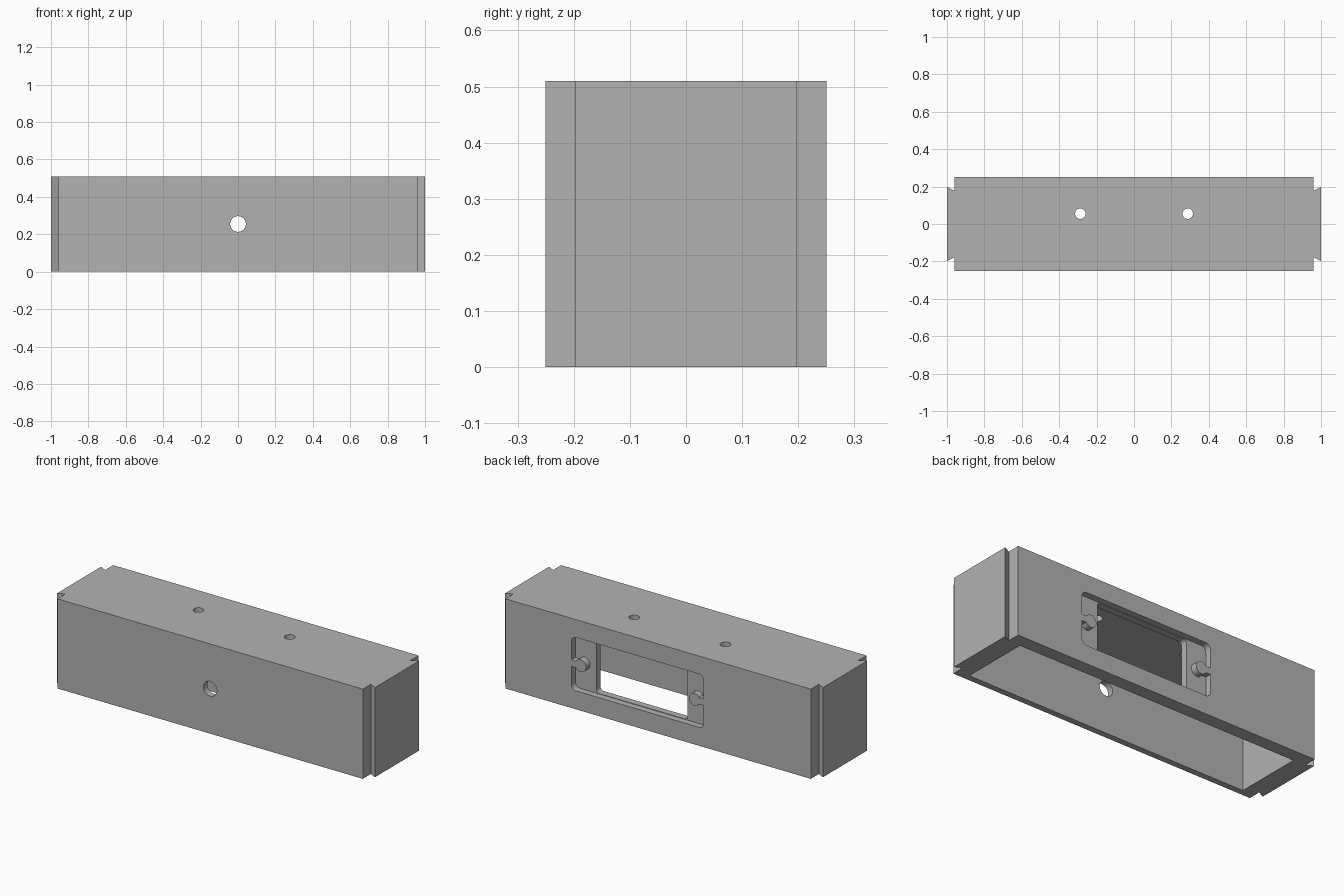
import bpy, bmesh, math
from mathutils import Matrix, Vector

cube = bpy.data.objects.get("Cube")
if cube:
    bpy.data.objects.remove(cube, do_unlink=True)

grey = bpy.data.materials.new("plain grey")
grey.use_nodes = True
grey.diffuse_color = (0.45, 0.45, 0.45, 1)
bsdf = grey.node_tree.nodes["Principled BSDF"]
bsdf.inputs["Base Color"].default_value = grey.diffuse_color
bsdf.inputs["Roughness"].default_value = 0.7

HEIGHT = 0.51
MID_Z = HEIGHT / 2
BACK = 0.25


def prism(name, outline, start, end, axis="Z"):
    """Extrude a 2D outline along Z, or an (x, z) outline along Y."""
    bm = bmesh.new()
    place = (lambda a, b: (a, b, start)) if axis == "Z" else (lambda a, b: (a, start, b))
    face = bm.faces.new([bm.verts.new(place(a, b)) for a, b in outline])
    step = end - start
    move = Vector((0, 0, step)) if axis == "Z" else Vector((0, step, 0))
    new = bmesh.ops.extrude_face_region(bm, geom=[face])["geom"]
    bmesh.ops.translate(bm, vec=move, verts=[v for v in new if isinstance(v, bmesh.types.BMVert)])
    bmesh.ops.recalc_face_normals(bm, faces=bm.faces)
    mesh = bpy.data.meshes.new(name)
    bm.to_mesh(mesh)
    bm.free()
    obj = bpy.data.objects.new(name, mesh)
    bpy.context.collection.objects.link(obj)
    mesh.materials.append(grey)
    return obj


def rect(x0, x1, y0, y1):
    return [(x0, y0), (x1, y0), (x1, y1), (x0, y1)]


def arc(cx, cy, r, a0, a1, n):
    return [(cx + r * math.cos(a0 + (a1 - a0) * i / n),
             cy + r * math.sin(a0 + (a1 - a0) * i / n)) for i in range(n + 1)]


def circle(cx, cy, r):
    return arc(cx, cy, r, 0, math.tau, 32)[:-1]


def rounded_rect(x0, x1, y0, y1, r):
    corners = [(x1 - r, y1 - r), (x0 + r, y1 - r), (x0 + r, y0 + r), (x1 - r, y0 + r)]
    points = []
    for i, (cx, cy) in enumerate(corners):
        points += arc(cx, cy, r, i * math.pi / 2, (i + 1) * math.pi / 2, 8)
    return points


def cut(target, cutter):
    """Subtract the cutter, then discard it."""
    mod = target.modifiers.new("cut", "BOOLEAN")
    mod.operation = "DIFFERENCE"
    mod.solver = "EXACT"
    mod.object = cutter
    bpy.context.view_layer.update()
    graph = bpy.context.evaluated_depsgraph_get()
    mesh = bpy.data.meshes.new_from_object(target.evaluated_get(graph))
    target.modifiers.clear()
    target.data = mesh
    bpy.data.objects.remove(cutter, do_unlink=True)


# Block with undercut notches at its four upright corners
quarter = [(0.96, BACK), (0.96, 0.178), (1.0, 0.198)]
right = [(x, -y) for x, y in quarter] + [(x, y) for x, y in reversed(quarter)]
outline = right + [(-x, -y) for x, y in right]
housing = prism("housing", outline, 0, HEIGHT)

# Hollow interior, open underneath
cut(housing, prism("interior_cutter", rect(-0.885, 0.885, -0.215, 0.175), -0.1, 0.43))

# Holes in the top and the front
for x in (-0.287, 0.287):
    cut(housing, prism("top_hole_cutter", circle(x, 0.055, 0.028), 0.38, 0.6))
cut(housing, prism("front_hole_cutter", circle(0, MID_Z, 0.042), -0.3, -0.15, "Y"))

# Shallow pocket in the back, leaving a round-headed peg at each end
left, right_end = 0.546, -0.286
pocket = prism("pocket_cutter", rounded_rect(right_end, left, 0.105, 0.408, 0.03),
               0.213, 0.3, "Y")
for edge, inward in ((left, -1), (right_end, 1)):
    head = edge + inward * 0.058
    lo, hi = sorted((edge - inward * 0.05, head))
    cut(pocket, prism("peg_neck", rect(lo, hi, MID_Z - 0.018, MID_Z + 0.018), 0.15, 0.35, "Y"))
    cut(pocket, prism("peg_head", circle(head, MID_Z, 0.035), 0.15, 0.35, "Y"))
cut(housing, pocket)

# Narrower opening through the rest of the back wall
cut(housing, prism("opening_cutter", rounded_rect(-0.16, 0.415, 0.108, 0.405, 0.02),
                   0.1, 0.3, "Y"))

# Smooth the round holes and keep the other edges crisp
bpy.ops.object.select_all(action="DESELECT")
housing.select_set(True)
bpy.context.view_layer.objects.active = housing
bpy.ops.object.shade_smooth_by_angle(angle=math.radians(30))
